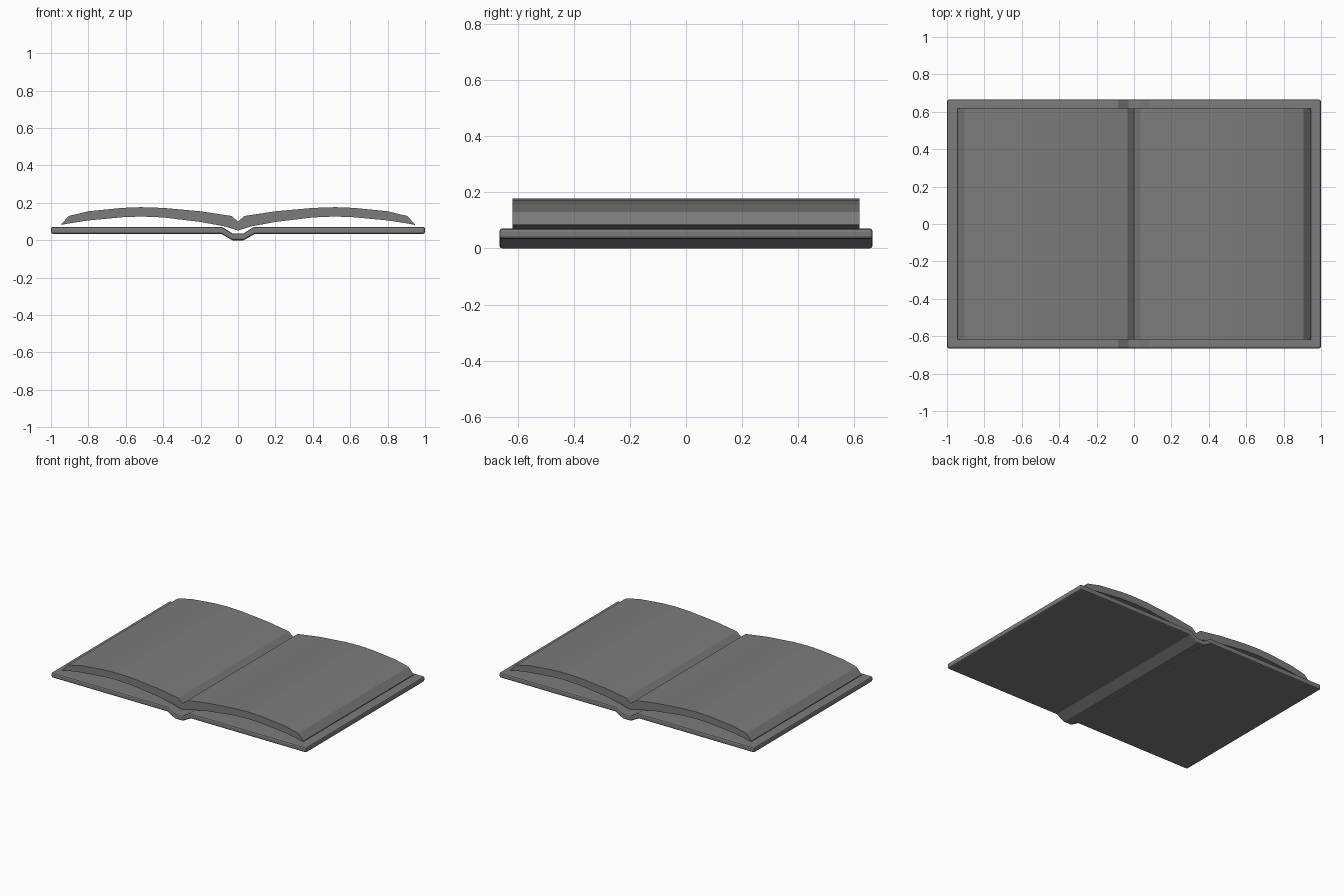
import bpy
import bmesh

cube = bpy.data.objects.get("Cube")
if cube:
    bpy.data.objects.remove(cube, do_unlink=True)

grey = bpy.data.materials.new("plain grey")
grey.use_nodes = True
colour = (0.2, 0.2, 0.2, 1)
grey.diffuse_color = colour
grey.node_tree.nodes["Principled BSDF"].inputs["Base Color"].default_value = colour


def mirrored(half):
    """Complete a left half line, starting at the centre, across x = 0."""
    return [(-x, z) for x, z in reversed(half) if x > 0] + half


def strip(name, top, bottom, depth, bevel=0):
    """Sweep the section between two matching lines along y."""
    bm = bmesh.new()
    rows = [[[bm.verts.new((x, y, z)) for x, z in mirrored(line)]
             for line in (bottom, top)] for y in (-depth, depth)]
    (fb, ft), (bb, bt) = rows
    last = len(fb) - 1
    for i in range(last):
        j = i + 1
        for quad in ((fb[i], fb[j], ft[j], ft[i]), (bb[i], bt[i], bt[j], bb[j]),
                     (ft[i], ft[j], bt[j], bt[i]), (fb[i], bb[i], bb[j], fb[j])):
            bm.faces.new(quad)
    for i in (0, last):
        bm.faces.new((fb[i], ft[i], bt[i], bb[i]))
    bmesh.ops.recalc_face_normals(bm, faces=bm.faces)
    mesh = bpy.data.meshes.new(name)
    bm.to_mesh(mesh)
    bm.free()
    mesh.materials.append(grey)
    obj = bpy.data.objects.new(name, mesh)
    bpy.context.collection.objects.link(obj)
    if bevel:
        mod = obj.modifiers.new("soft edges", "BEVEL")
        mod.width = bevel
        mod.segments = 2
        mod.limit_method = "ANGLE"
        mod.angle_limit = 1.0
    return obj


# Hard cover with a dropped spine
strip("cover",
      [(0, 0.037), (0.03, 0.037), (0.085, 0.071), (1, 0.071)],
      [(0, 0), (0.03, 0), (0.09, 0.034), (1, 0.034)],
      0.665, bevel=0.01)

# Arched page block, with a sloped fore edge on each side
strip("pages",
      [(0, 0.1), (0.035, 0.13), (0.2, 0.155), (0.4, 0.173), (0.52, 0.177),
       (0.62, 0.173), (0.8, 0.155), (0.905, 0.13), (0.945, 0.086)],
      [(0, 0.052), (0.07, 0.074), (0.2, 0.098), (0.4, 0.122), (0.52, 0.127),
       (0.62, 0.123), (0.8, 0.106), (0.905, 0.09), (0.945, 0.082)],
      0.618)
